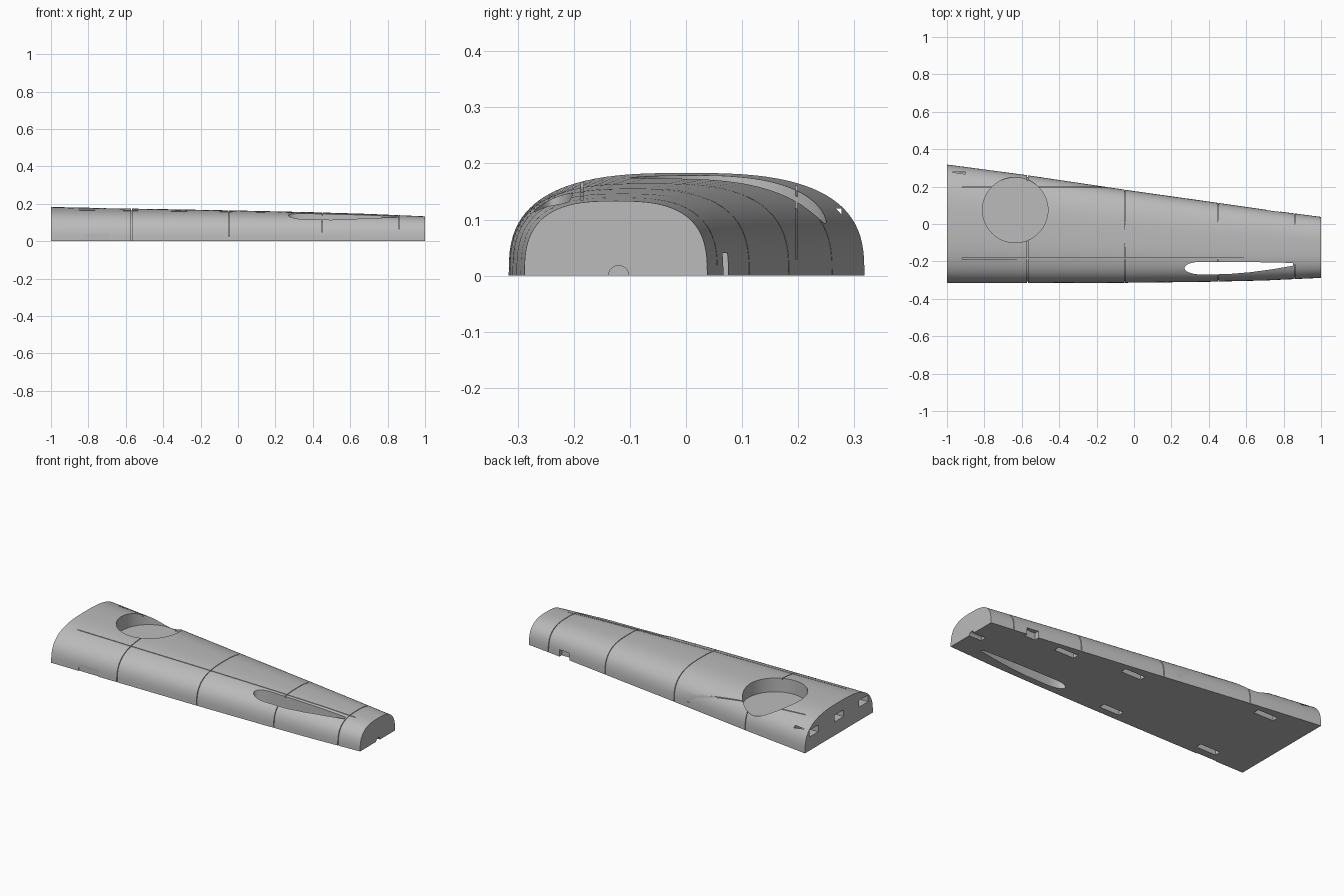
import bpy, bmesh, math
from mathutils import Vector

old = bpy.data.objects.get("Cube")
if old:
    bpy.data.objects.remove(old)

grey = bpy.data.materials.new("plain_grey")
grey.use_nodes = True
COLOUR = (0.5, 0.5, 0.5, 1)
grey.diffuse_color = COLOUR
grey.node_tree.nodes["Principled BSDF"].inputs["Base Color"].default_value = COLOUR

# Plan outline and crown height along the length: x, front y, back y, height
STATIONS = [(-1, -.316, .318, .183), (-.6, -.316, .265, .175), (0, -.314, .176, .164),
            (.4, -.309, .12, .155), (.7, -.302, .077, .146), (1, -.288, .038, .133)]


def finish(bm, name):
    bmesh.ops.recalc_face_normals(bm, faces=bm.faces)
    mesh = bpy.data.meshes.new(name)
    bm.to_mesh(mesh)
    bm.free()
    mesh.materials.append(grey)
    obj = bpy.data.objects.new(name, mesh)
    bpy.context.collection.objects.link(obj)
    return obj


def station(x):
    for a, b in zip(STATIONS, STATIONS[1:]):
        if x <= b[0] or b is STATIONS[-1]:
            t = (x - a[0]) / (b[0] - a[0])
            return [p + (q - p) * t for p, q in zip(a[1:], b[1:])]


def loft(name, inset=0, overhang=0, low=0):
    """Tapered half hull with rounded sections and a flat underside."""
    bm = bmesh.new()
    rings = []
    steps, n, power = 20, 48, 2 / 2.85
    for i in range(steps + 1):
        x = -1 + 2 * i / steps
        front, back, h = station(x)
        mid, half = (front + back) / 2, (back - front) / 2 - inset
        pts = []
        for k in range(n + 1):
            a = math.pi * k / n
            c, s = math.cos(a), max(0, math.sin(a))
            if k == n or k == 0:
                s = 0
            pts.append((x * (1 + overhang), mid + math.copysign(abs(c) ** power, c) * half,
                        s ** power * (h - inset)))
        if low:
            pts += [(pts[-1][0], pts[-1][1], -low), (pts[0][0], pts[0][1], -low)]
        rings.append([bm.verts.new(p) for p in pts])
    for r, q in zip(rings, rings[1:]):
        for k in range(len(r)):
            j = (k + 1) % len(r)
            bm.faces.new((r[k], r[j], q[j], q[k]))
    bm.faces.new(rings[0])
    bm.faces.new(rings[-1])
    return finish(bm, name)


def box(name, lo, hi):
    bm = bmesh.new()
    bmesh.ops.create_cube(bm, size=1)
    lo, hi = Vector(lo), Vector(hi)
    for v in bm.verts:
        v.co = (lo + hi) / 2 + v.co * (hi - lo)
    return finish(bm, name)


def prism(name, outline, z0, z1):
    bm = bmesh.new()
    face = bm.faces.new([bm.verts.new((x, y, z0)) for x, y in outline])
    top = bmesh.ops.extrude_face_region(bm, geom=[face])["geom"]
    bmesh.ops.translate(bm, vec=(0, 0, z1 - z0),
                        verts=[v for v in top if isinstance(v, bmesh.types.BMVert)])
    return finish(bm, name)


def cut(target, cutter, keep=False):
    bpy.context.view_layer.objects.active = target
    mod = target.modifiers.new("cut", 'BOOLEAN')
    mod.operation = 'DIFFERENCE'
    mod.solver = 'EXACT'
    mod.object = cutter
    bpy.ops.object.modifier_apply(modifier=mod.name)
    if not keep:
        bpy.data.objects.remove(cutter)


body = loft("tapered_body")

# Fine panel grooves that follow the skin
core = loft("groove_core", inset=.008, overhang=.02, low=.1)
grooves = [box("cross_groove", (x - .002, -.5, -.05), (x + .002, .5, .3))
           for x in (-.57, -.05, .45, .86)]
grooves += [box("long_groove", (-.92, y - .002, .03), (end, y + .002, .3))
            for y, end in ((-.185, .9), (.197, -.1))]
for groove in grooves:
    cut(groove, core, keep=True)
    cut(body, groove)
bpy.data.objects.remove(core)

# Round flat-floored recess in the deck
circle = [(-.635 + .175 * math.cos(a), .075 + .175 * math.sin(a))
          for a in (math.tau * i / 64 for i in range(64))]
cut(body, prism("round_recess", circle, .092, .3))

# Teardrop slot right through the hull
nose = [(.36 + .09 * math.cos(a), -.236 + .034 * math.sin(a))
        for a in (math.pi * (.5 + i / 16) for i in range(17))]
tail = [(.5, -.268), (.62, -.258), (.74, -.242), (.85, -.223), (.85, -.208), (.6, -.203)]
cut(body, prism("teardrop_slot", nose + tail, -.1, .3))

# Locating pockets in the underside; the last one breaks out of the back edge
for x, y in ((-.71, -.25), (-.71, .215), (-.06, -.255), (.09, .098), (.5, .047), (.745, .062)):
    half = .035 if x > .7 else .065
    cut(body, box("under_pocket", (x - half, y - .016, -.05), (x + half, y + .02, .04)))

# Joint pockets in the wide end
for y in (-.23, 0, .235):
    cut(body, box("end_pocket", (-1.1, y - .042, .08), (-.9, y + .042, .12)))

# Shallow flat panel low on the front
cut(body, box("front_panel", (-.82, -.4, -.05), (-.69, -.312, .04)))

# Half-round hole in the narrow end
bm = bmesh.new()
bmesh.ops.create_cone(bm, cap_ends=True, segments=24, radius1=.018, radius2=.018, depth=.2)
for v in bm.verts:
    v.co = (v.co.z + 1.02, v.co.y - .12, v.co.x)
cut(body, finish(bm, "end_hole"))

bpy.ops.object.select_all(action='DESELECT')
body.select_set(True)
bpy.context.view_layer.objects.active = body
bpy.ops.object.shade_smooth_by_angle(angle=math.radians(30))
